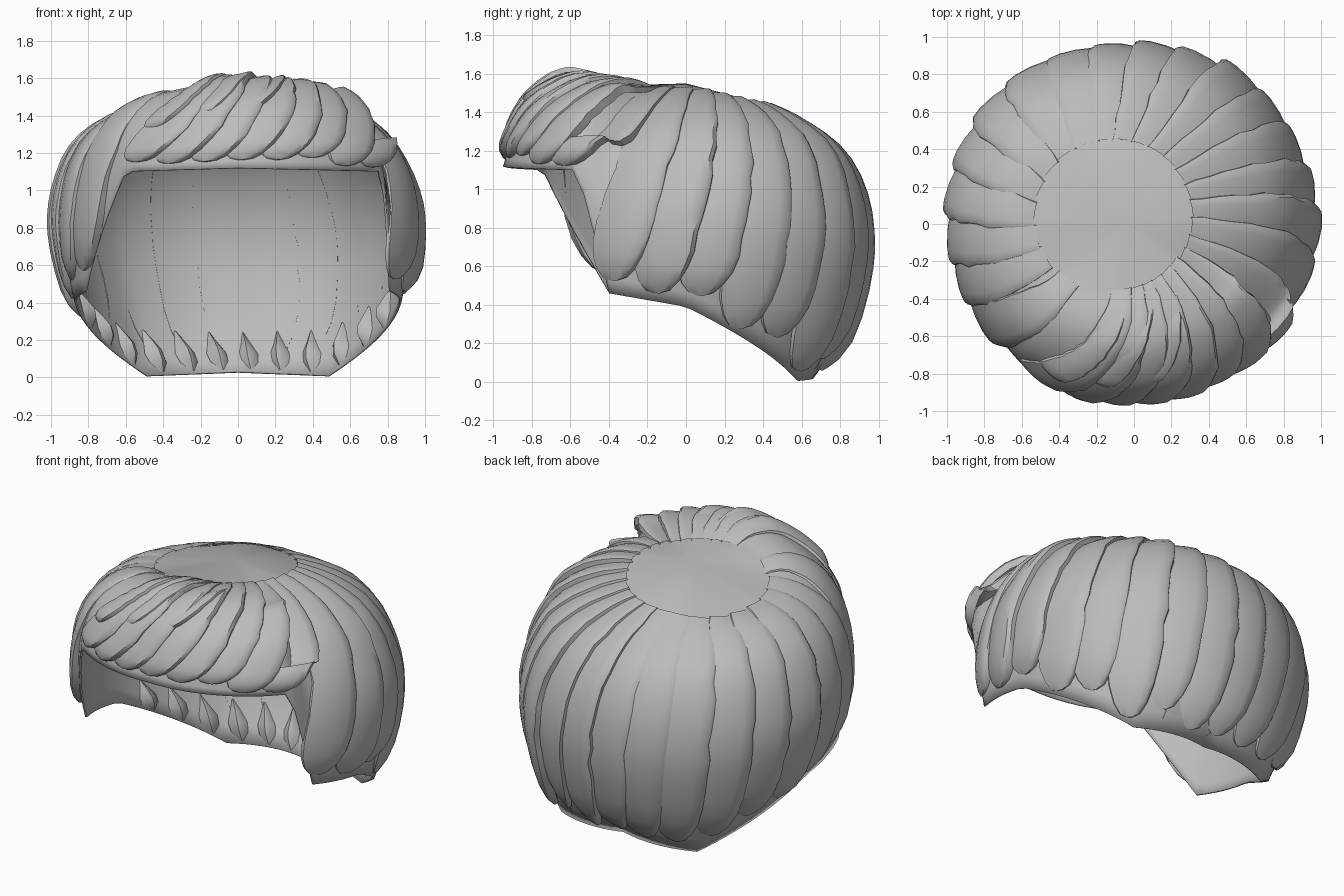
import bpy, bmesh, math, random
from mathutils import Vector

if "Cube" in bpy.data.objects:
    bpy.data.objects.remove(bpy.data.objects["Cube"])

random.seed(4)
hair = bpy.data.materials.new("hair_grey")
hair.diffuse_color = (0.5, 0.5, 0.5, 1)
hair.use_nodes = True
hair.node_tree.nodes["Principled BSDF"].inputs["Base Color"].default_value = hair.diffuse_color

# Meridian profiles (radius, height), crown rim to hem, by angle from the front
PROFILES = {
    0: [(.35, 1.54), (.47, 1.58), (.60, 1.585), (.72, 1.53), (.82, 1.44), (.88, 1.33), (.92, 1.22), (.95, 1.12)],
    44: [(.38, 1.53), (.52, 1.55), (.66, 1.52), (.78, 1.45), (.87, 1.36), (.92, 1.27), (.95, 1.18), (.96, 1.10)],
    64: [(.40, 1.53), (.58, 1.47), (.75, 1.35), (.87, 1.18), (.92, 1.0), (.94, .82), (.93, .64), (.91, .46)],
    90: [(.42, 1.52), (.60, 1.45), (.77, 1.31), (.88, 1.12), (.94, .92), (.94, .74), (.91, .57), (.87, .39)],
    140: [(.45, 1.45), (.63, 1.36), (.81, 1.21), (.92, .98), (.96, .73), (.93, .48), (.86, .24), (.76, .005)],
    180: [(.45, 1.43), (.61, 1.325), (.78, 1.17), (.89, .95), (.92, .70), (.885, .46), (.80, .22), (.64, .025)],
}
KEYS = sorted(PROFILES)


def along(pts, t):
    """Smooth point on a profile, t from 0 to 1."""
    f = max(0, min(t, 1)) * (len(pts) - 1)
    i = min(int(f), len(pts) - 2)
    p = [Vector(pts[max(0, min(j, len(pts) - 1))]) for j in range(i - 1, i + 3)]
    s = f - i
    return 0.5 * (2 * p[1] + (p[2] - p[0]) * s + (2 * p[0] - 5 * p[1] + 4 * p[2] - p[3]) * s * s
                  + (3 * p[1] - p[0] - 3 * p[2] + p[3]) * s ** 3)


def surface(prof_az, az, t):
    """Head surface point: profile taken at prof_az, placed at angle az."""
    a = (prof_az + 180) % 360 - 180
    edge = 54 if a > 0 else 39  # the fringe reaches further round on one side
    a = abs(a)
    if a < 64:
        a = a * 44 / edge if a < edge else 44 + (a - edge) * 20 / (64 - edge)
    k = max(i for i in range(len(KEYS) - 1) if KEYS[i] <= a)
    s = (a - KEYS[k]) / (KEYS[k + 1] - KEYS[k])
    r, z = along(PROFILES[KEYS[k]], t).lerp(along(PROFILES[KEYS[k + 1]], t), s)
    q = math.radians(az)
    z -= .09 * (1 - t) ** 2 * max(0, -math.sin(q)) ** 1.5
    return Vector((r * math.sin(q) - .11 * (1 - t) ** 2, -r * math.cos(q), z))


def lifted(prof_az, az, t, h):
    """Surface point moved outward by h."""
    da = surface(prof_az, az + 1, t) - surface(prof_az, az - 1, t)
    dt = surface(prof_az, az, min(t + .02, 1)) - surface(prof_az, az, max(t - .02, 0))
    return surface(prof_az, az, t) + dt.cross(da).normalized() * h


def finish(name, bm, angle):
    bmesh.ops.recalc_face_normals(bm, faces=bm.faces)
    me = bpy.data.meshes.new(name)
    bm.to_mesh(me)
    bm.free()
    ob = bpy.data.objects.new(name, me)
    bpy.context.collection.objects.link(ob)
    me.materials.append(hair)
    bpy.ops.object.select_all(action='DESELECT')
    ob.select_set(True)
    bpy.context.view_layer.objects.active = ob
    bpy.ops.object.shade_smooth_by_angle(angle=math.radians(angle))
    return ob


def grid_faces(bm, rows, closed=False):
    for a, b in zip(rows, rows[1:]):
        n = len(a)
        for i in range(n if closed else n - 1):
            j = (i + 1) % n
            bm.faces.new((a[i], a[j], b[j], b[i]))


# Scalp shell with its crown
bm = bmesh.new()
rows = [[bm.verts.new(surface(a, a, t / 14)) for a in range(0, 360, 4)] for t in range(15)]
grid_faces(bm, rows, True)
tip = bm.verts.new((-.03, 0, 1.55))
for i in range(90):
    bm.faces.new((tip, rows[0][i], rows[0][(i + 1) % 90]))
shell = finish("scalp_shell", bm, 50)
mod = shell.modifiers.new("thickness", 'SOLIDIFY')
mod.thickness = .012
mod.offset = -1

# Cross-section of a lock: position across, lift
SECTION = [(-1, -.005), (-.95, .012), (-.5, .03), (0, .045), (.5, .055), (.82, .056), (.95, .043), (1, -.005)]


def lock(name, tip_az, sweep, width, end=.95, height=1.0, start=0.0):
    """Overlapping lock running from the crown rim to a rounded tip."""
    bm = bmesh.new()
    rows = []
    n = 18
    jag = [random.uniform(-.07, .07) for _ in range(n + 1)]
    for i in range(n + 1):
        s = i / n
        s = s if s < .7 else .7 + .3 * math.sin((s - .7) / .3 * math.pi / 2)
        t = start + (end - start) * s
        mid = tip_az + sweep * (1 - s) ** 1.1
        close = 1 if s < .8 else math.sqrt(max(0, 1 - ((s - .8) / .2) ** 2))
        w = width * (.12 + .88 * close) * (1 + jag[i] * (s < .75))
        lift = height * min(1, .2 + s * 2.2)
        if s > .93:
            lift *= .25 + .75 * (1 - s) / .07
        rows.append([bm.verts.new(lifted(mid, mid + u * w, t, h * lift if h > 0 else h))
                     for u, h in SECTION])
    grid_faces(bm, rows)
    bm.faces.new(rows[-1])
    finish(name, bm, 42)


# Fringe locks swept to one side
for i in range(8):
    az = -35 + i * 12
    lock(f"fringe_lock_{i + 1}", az, 42 - i * 2.6, 9.2, random.uniform(.89, .96),
         random.uniform(.85, 1.05))
# Short upper layer above the fringe
for i in range(3):
    lock(f"upper_fringe_lock_{i + 1}", -30 + i * 17, 32, 6.5, random.uniform(.52, .66), 1.1, .1)

# Long locks round the sides and back
count = 17
for i in range(count):
    az = 66 + i * 231 / (count - 1)
    side = abs(180 - az) / 117
    sweep = (17 if az < 180 else 13) * side ** 1.2 + 3
    if i == count - 1:  # the last one hangs from the fringe parting
        sweep = 24
    lock(f"long_lock_{i + 1}", az, sweep, 10, random.uniform(.91, .965),
         1.35 if i == 1 else random.uniform(.8, 1.1))

# Pointed lock ends showing inside the nape
for i in range(12):
    az = 180 + (i - 5.5) * 13
    bm = bmesh.new()
    rows = []
    for t, w, h in [(.85, .3, -.02), (.89, 2.4, -.05), (.92, 4.3, -.07), (.95, 4, -.06), (.985, .6, -.012)]:
        rows.append([bm.verts.new(lifted(az, az + 30 * (1 - t) + u * w, t, -.01 + (h + .01) * k))
                     for u, k in ((-1, 0), (-.4, .8), (.1, 1), (1, 0))])
    grid_faces(bm, rows)
    finish(f"inner_lock_end_{i + 1}", bm, 40)
